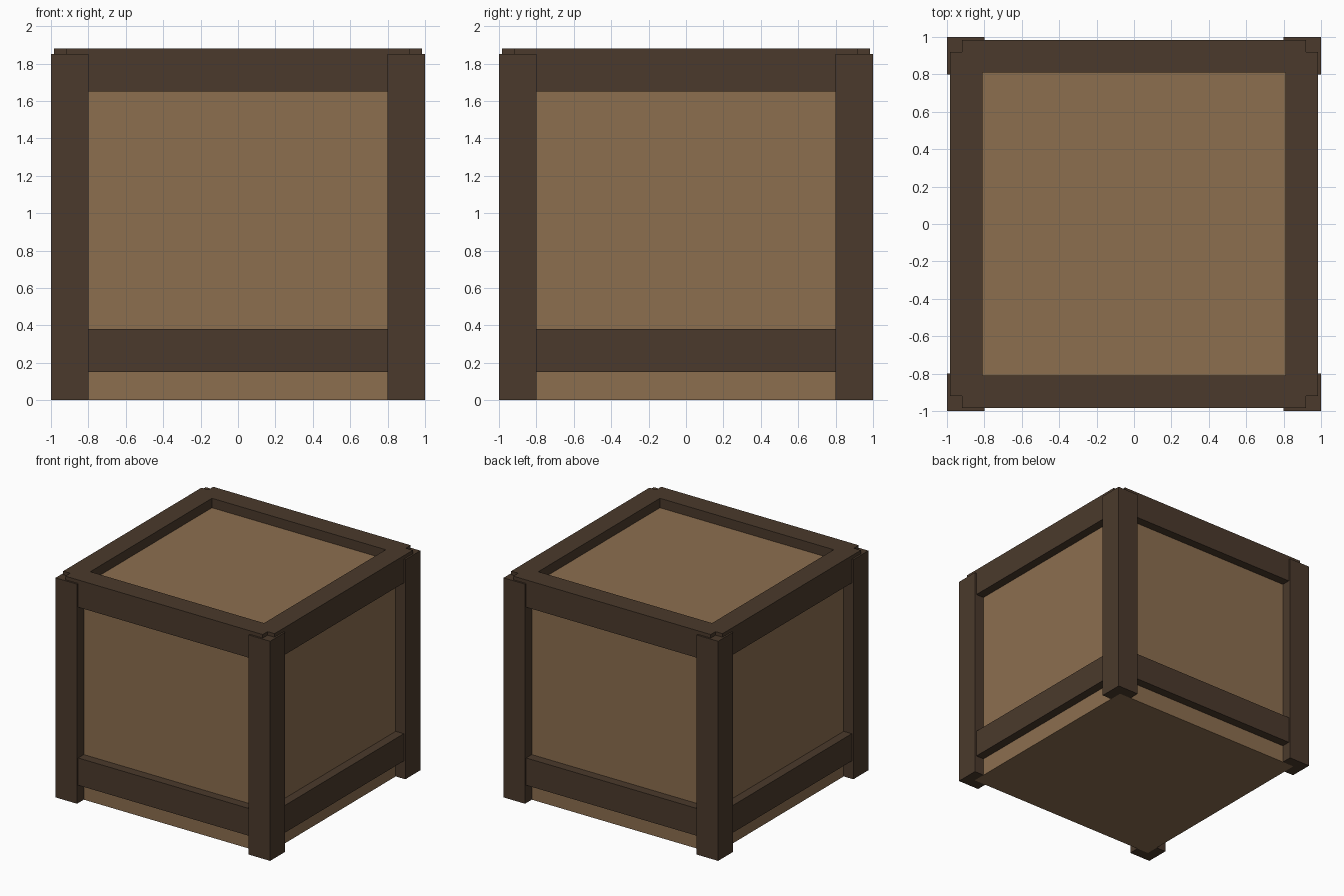
import bpy
import bmesh
from math import pi
from mathutils import Matrix

if "Cube" in bpy.data.objects:
    bpy.data.objects.remove(bpy.data.objects["Cube"], do_unlink=True)

PANEL = 0.91       # half width of the inner box
PANEL_TOP = 1.80
RAIL = 0.985       # outer face of the rails
RAIL_END = 0.92    # rails stop here, leaving a notch at each corner
POST_TOP = 1.85


def material(name, colour):
    mat = bpy.data.materials.new(name)
    mat.use_nodes = True
    mat.diffuse_color = (*colour, 1)
    mat.node_tree.nodes["Principled BSDF"].inputs["Base Color"].default_value = (*colour, 1)
    return mat


light_wood = material("light wood", (0.262, 0.156, 0.078))
dark_wood = material("dark wood", (0.070, 0.042, 0.025))


def finish(bm, name, mat):
    bmesh.ops.remove_doubles(bm, verts=bm.verts, dist=0.0005)
    bmesh.ops.recalc_face_normals(bm, faces=bm.faces)
    mesh = bpy.data.meshes.new(name)
    bm.to_mesh(mesh)
    bm.free()
    mesh.materials.append(mat)
    obj = bpy.data.objects.new(name, mesh)
    bpy.context.collection.objects.link(obj)
    return obj


def add_box(bm, low, high):
    size = [b - a for a, b in zip(low, high)]
    centre = [(a + b) / 2 for a, b in zip(low, high)]
    bmesh.ops.create_cube(bm, size=1, matrix=Matrix.Translation(centre) @ Matrix.Diagonal((*size, 1)))


def turn(verts, quarter):
    for v in verts:
        v.co = Matrix.Rotation(quarter * pi / 2, 3, "Z") @ v.co


# Inner box of plain panels
bm = bmesh.new()
add_box(bm, (-PANEL, -PANEL, 0), (PANEL, PANEL, PANEL_TOP))
finish(bm, "crate_panels", light_wood)

# L-shaped corner posts
corner = [(1, 1), (0.8, 1), (0.8, PANEL), (PANEL, PANEL), (PANEL, 0.8), (1, 0.8)]
names = ("back_left", "back_right", "front_right", "front_left")
for quarter, side in enumerate(names):
    bm = bmesh.new()
    base = bm.faces.new([bm.verts.new((x, y, 0)) for x, y in corner])
    top = bmesh.ops.extrude_face_region(bm, geom=[base], use_keep_orig=True)["geom"]
    for v in top:
        if isinstance(v, bmesh.types.BMVert):
            v.co.z = POST_TOP
    turn(bm.verts, quarter)
    finish(bm, side + "_post", dark_wood)

# Lower rails, one per side
for quarter, side in enumerate(("front", "left", "back", "right")):
    bm = bmesh.new()
    add_box(bm, (-RAIL_END, -RAIL, 0.15), (RAIL_END, -0.9, 0.38))
    turn(bm.verts, quarter)
    finish(bm, side + "_lower_rail", dark_wood)

# Top frame: a mitred angle section around the rim with notched corners
section = [(RAIL, 1.65), (RAIL, 1.88), (RAIL_END, 1.88), (0.81, 1.88),
           (0.81, 1.79), (0.9, 1.79), (0.9, 1.65), (RAIL_END, 1.65)]
bm = bmesh.new()
for quarter in range(4):
    ends = [[bm.verts.new((s * min(d, RAIL_END), -d, z)) for d, z in section] for s in (-1, 1)]
    a, b = ends
    for i in range(len(section)):
        j = (i + 1) % len(section)
        bm.faces.new((a[i], a[j], b[j], b[i]))
    for end in ends:
        bm.faces.new([end[i] for i in (0, 1, 2, 7)])
    turn(a + b, quarter)
finish(bm, "top_frame", dark_wood)
